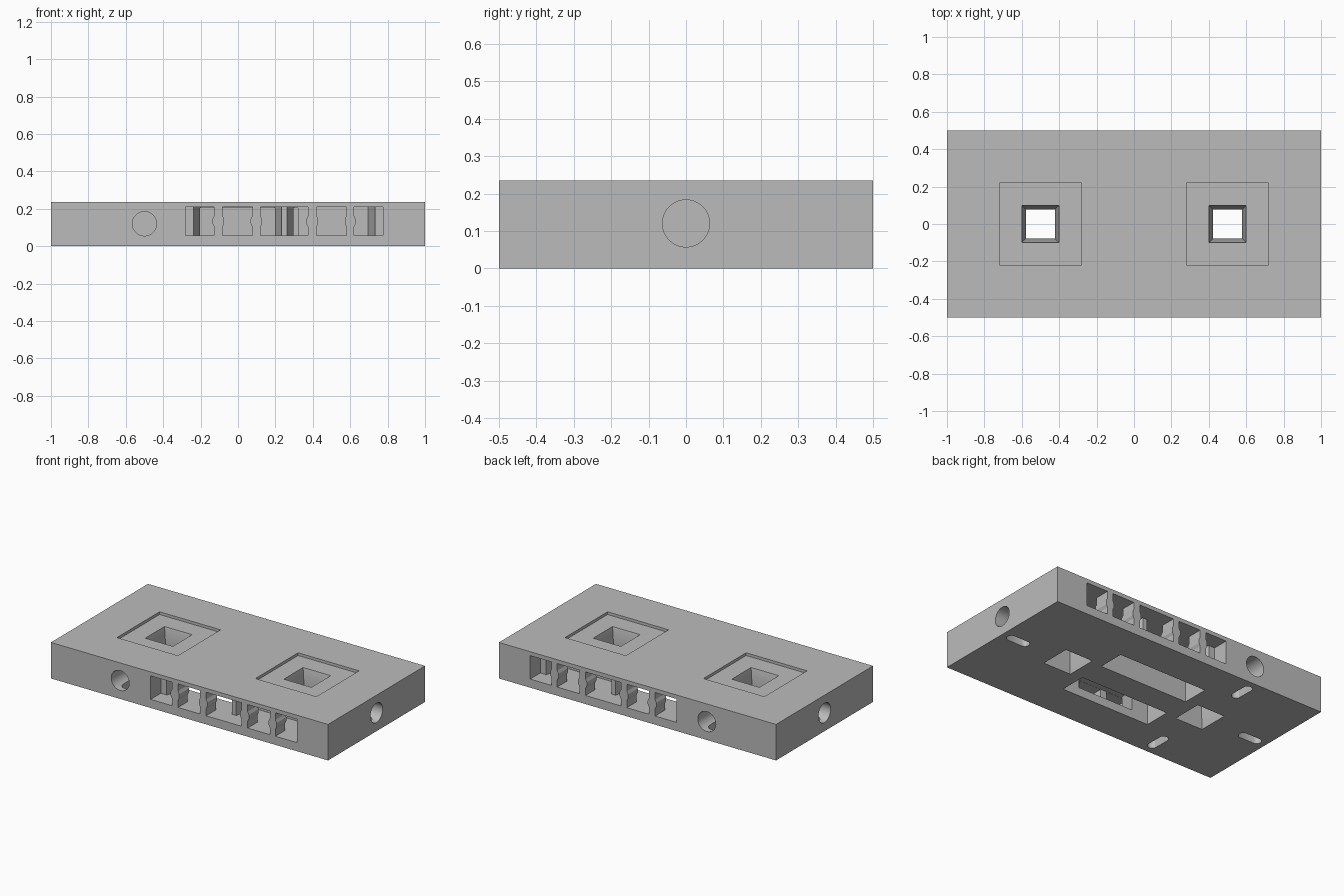
import bpy
import bmesh
from math import cos, sin, pi, radians

if "Cube" in bpy.data.objects:
    bpy.data.objects.remove(bpy.data.objects["Cube"])

grey = bpy.data.materials.new("plain grey")
grey.use_nodes = True
colour = (0.5, 0.5, 0.5, 1)
grey.diffuse_color = colour
grey.node_tree.nodes["Principled BSDF"].inputs["Base Color"].default_value = colour

THICK = 0.235
MID = 0.12
cutters = []


def make_object(name, rings):
    """Closed solid lofted through rings of equal point count."""
    bm = bmesh.new()
    loops = [[bm.verts.new(p) for p in ring] for ring in rings]
    n = len(loops[0])
    for a, b in zip(loops, loops[1:]):
        for i in range(n):
            j = (i + 1) % n
            bm.faces.new((a[i], a[j], b[j], b[i]))
    bm.faces.new(loops[0])
    bm.faces.new(loops[-1])
    bmesh.ops.recalc_face_normals(bm, faces=bm.faces)
    mesh = bpy.data.meshes.new(name)
    bm.to_mesh(mesh)
    bm.free()
    mesh.materials.append(grey)
    ob = bpy.data.objects.new(name, mesh)
    bpy.context.scene.collection.objects.link(ob)
    return ob


def prism(name, profile, axis, lo, hi):
    place = {
        "x": lambda u, v, d: (d, u, v),
        "y": lambda u, v, d: (u, d, v),
        "z": lambda u, v, d: (u, v, d),
    }[axis]
    return make_object(name, [[place(u, v, d) for u, v in profile] for d in (lo, hi)])


def cut(ob):
    ob.hide_render = True
    cutters.append(ob)


def rect(x0, x1, y0, y1):
    return [(x0, y0), (x1, y0), (x1, y1), (x0, y1)]


def circle(cx, cy, r, n=40):
    return [(cx + r * cos(2 * pi * i / n), cy + r * sin(2 * pi * i / n)) for i in range(n)]


def stadium(cx, cy, half_x, half_y):
    """Rounded slot outline, along whichever side is longer."""
    r = min(half_x, half_y)
    pts = []
    for px, py in circle(0, 0, r, 18):
        sx = 1 if px > 0 else -1
        sy = 1 if py > 0 else -1
        pts.append((cx + px + sx * (half_x - r), cy + py + sy * (half_y - r)))
    return pts


def wavy_slot(x0, x1, wave0, wave1):
    """Upright slot whose sides pinch in at mid height."""
    low, high = 0.056, 0.209
    steps = [(0, 0), (0.3, 0), (0.42, 1), (0.58, 1), (0.7, 0), (1, 0)]
    right = [(x1 - 0.009 * p * wave1, low + t * (high - low)) for t, p in steps]
    left = [(x0 + 0.009 * p * wave0, low + t * (high - low)) for t, p in steps]
    return right + left[::-1]


body = prism("slab_body", rect(-1, 1, -0.5, 0.5), "z", 0, THICK)

# Square wells: shallow recess with an hourglass opening
for x in (-0.5, 0.5):
    cut(prism("recess", rect(x - 0.22, x + 0.22, -0.22, 0.22), "z", 0.217, 0.3))
    rings = []
    for z, h in ((-0.02, 0.104), (0.118, 0.078), (0.237, 0.104)):
        rings.append([(px, py, z) for px, py in rect(x - h, x + h, -h, h)])
    cut(make_object("square_well", rings))

# Round end holes, each with a slot through the underside
for s in (-1, 1):
    cut(prism("end_hole", circle(0, MID, 0.063), "x", *sorted((s * 0.75, s * 1.1))))
    cut(prism("end_slot", stadium(s * 0.88, 0, 0.08, 0.03), "z", -0.1, MID))

slots = [(-0.28, -0.127, 0, 1), (-0.083, 0.077, 1, 1), (0.12, 0.375, 1, 1),
         (0.42, 0.58, 1, 1), (0.62, 0.775, 1, 0)]
for s in (-1, 1):
    # Round holes in the long sides
    cut(prism("side_hole", circle(-0.5, MID, 0.065), "y", *sorted((s * 0.27, s * 0.6))))
    cut(prism("side_slot", stadium(-0.5, s * 0.38, 0.03, 0.08), "z", -0.1, MID))
    # Row of wavy slots opening into tapered chambers
    for slot in slots:
        cut(prism("wavy_slot", wavy_slot(*slot), "y", *sorted((s * 0.395, s * 0.6))))
    for a, b in ((-0.24, 0.235), (0.26, 0.735)):
        plan = [(a, s * 0.4), (b, s * 0.4), (b - 0.04, s * 0.25), (a + 0.04, s * 0.25)]
        cut(prism("chamber", plan, "z", 0.055, 0.21))
    # Long pocket in the underside
    cut(prism("under_pocket", rect(-0.32, 0.32, *sorted((s * 0.085, s * 0.26))), "z", -0.1, 0.205))

# Carve everything out of the slab, then drop the cutters
for c in cutters:
    mod = body.modifiers.new(c.name, "BOOLEAN")
    mod.operation = "DIFFERENCE"
    mod.solver = "EXACT"
    mod.object = c
bpy.context.view_layer.update()
graph = bpy.context.evaluated_depsgraph_get()
carved = bpy.data.meshes.new_from_object(body.evaluated_get(graph))
body.modifiers.clear()
body.data = carved
carved.materials.clear()
carved.materials.append(grey)
for c in cutters:
    bpy.data.objects.remove(c)

bpy.ops.object.select_all(action="DESELECT")
body.select_set(True)
bpy.context.view_layer.objects.active = body
bpy.ops.object.shade_smooth_by_angle(angle=radians(25))
